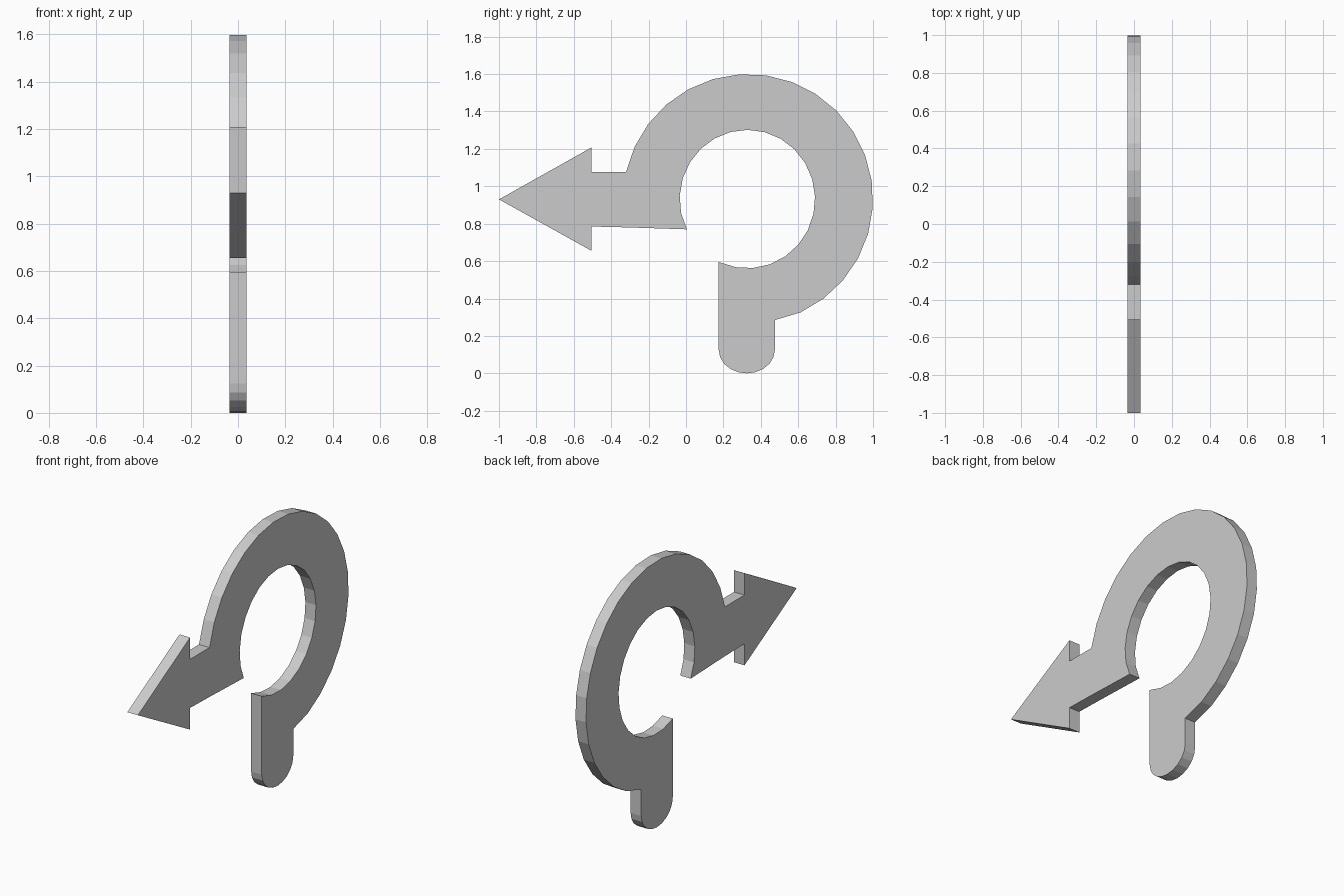
import bpy, bmesh
from math import cos, sin, radians

if "Cube" in bpy.data.objects:
    bpy.data.objects.remove(bpy.data.objects["Cube"])

HALF = 0.035           # half thickness along x
CY, CZ = 0.332, 0.932  # ring centre


def arc(cy, cz, ry, rz, a0, a1, n):
    """Points on an elliptical arc, angles in degrees, both ends included."""
    angles = [radians(a0 + (a1 - a0) * i / n) for i in range(n + 1)]
    return [(cy + ry * cos(a), cz + rz * sin(a)) for a in angles]


# Outer edge of the ring, from the foot round to the arrow
outline = [(0.475, 0.285)]
outline += arc(CY, CZ, 0.668, 0.668, -77.4, 167.6, 20)[1:-1]

# Arrow shaft and head
outline += [(-0.32, 1.077), (-0.505, 1.077), (-0.505, 1.208), (-1.0, 0.93),
            (-0.505, 0.655), (-0.505, 0.785), (-0.3, 0.78), (0.005, 0.77)]

# Inner edge of the ring, back to the foot
outline += arc(CY - 0.004, CZ, 0.362, 0.37, 206.5, -114.5, 22)[1:-1]

# Foot with rounded end
outline += [(0.175, 0.595)]
outline += arc(0.325, 0.125, 0.15, 0.125, 180, 360, 10)

# Extrude the flat outline into a plate
bm = bmesh.new()
face = bm.faces.new([bm.verts.new((-HALF, y, z)) for y, z in outline])
ext = bmesh.ops.extrude_face_region(bm, geom=[face], use_keep_orig=True)
moved = [v for v in ext["geom"] if isinstance(v, bmesh.types.BMVert)]
bmesh.ops.translate(bm, verts=moved, vec=(2 * HALF, 0, 0))
bmesh.ops.recalc_face_normals(bm, faces=bm.faces)

mesh = bpy.data.meshes.new("roundabout_arrow")
bm.to_mesh(mesh)
bm.free()
bpy.context.collection.objects.link(bpy.data.objects.new("roundabout_arrow", mesh))
